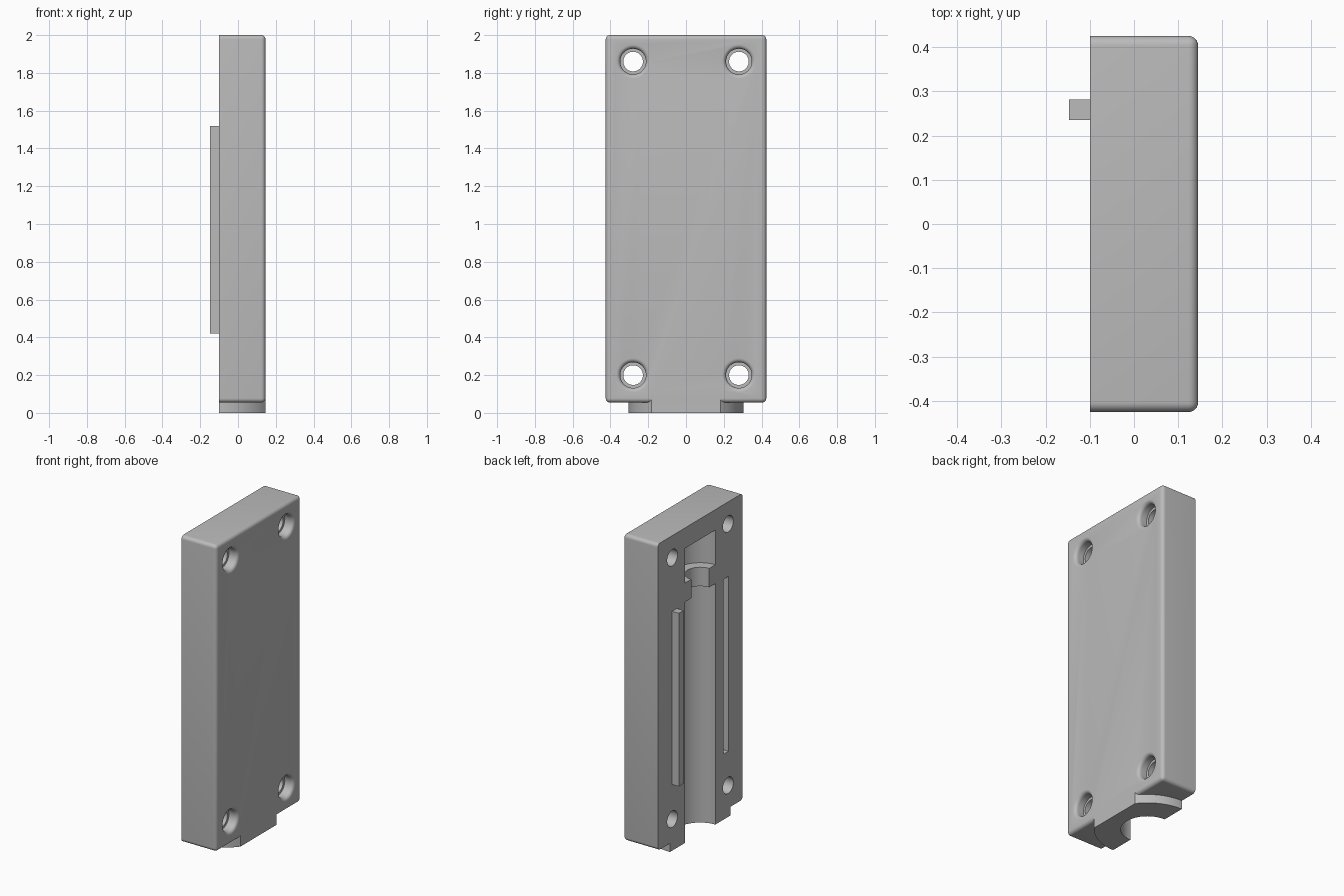
import bpy, bmesh, math
from mathutils import Matrix

BACK, FRONT = -0.1, 0.145      # mating face and outer face along x
HALF_W, BASE_Z, TOP_Z = 0.425, 0.055, 2.0
ROUND = 0.022

if "Cube" in bpy.data.objects:
    bpy.data.objects.remove(bpy.data.objects["Cube"], do_unlink=True)

grey = bpy.data.materials.new("grey")
grey.use_nodes = True
colour = (0.5, 0.5, 0.5, 1)
grey.diffuse_color = colour
grey.node_tree.nodes["Principled BSDF"].inputs["Base Color"].default_value = colour


def finish(bm, name):
    bmesh.ops.recalc_face_normals(bm, faces=bm.faces)
    mesh = bpy.data.meshes.new(name)
    bm.to_mesh(mesh)
    bm.free()
    mesh.materials.append(grey)
    ob = bpy.data.objects.new(name, mesh)
    bpy.context.collection.objects.link(ob)
    return ob


def box(name, x, y, z, rounding=0):
    bm = bmesh.new()
    bmesh.ops.create_cube(bm, size=1)
    for v in bm.verts:
        v.co = [(a + b) / 2 + c * (b - a) for c, (a, b) in zip(v.co, (x, y, z))]
    if rounding:  # every edge except the rim of the mating face
        edges = [e for e in bm.edges if max(v.co.x for v in e.verts) > 0]
        bmesh.ops.bevel(bm, geom=edges, offset=rounding, segments=6,
                        profile=0.5, affect='EDGES')
    return finish(bm, name)


def lathe(name, profile, matrix, steps=64):
    """Spin (radius, height) points about z, then place the solid."""
    bm = bmesh.new()
    verts = [bm.verts.new((r, 0, h)) for r, h in profile]
    edges = [bm.edges.new(pair) for pair in zip(verts, verts[1:])]
    bmesh.ops.spin(bm, geom=verts + edges, cent=(0, 0, 0), axis=(0, 0, 1),
                   angle=2 * math.pi, steps=steps)
    bmesh.ops.remove_doubles(bm, verts=bm.verts, dist=1e-5)
    bmesh.ops.transform(bm, matrix=matrix, verts=bm.verts)
    return finish(bm, name)


def combine(target, tool, operation):
    mod = target.modifiers.new(tool.name, 'BOOLEAN')
    mod.operation, mod.object, mod.solver = operation, tool, 'EXACT'
    bpy.context.view_layer.objects.active = target
    bpy.ops.object.modifier_apply(modifier=mod.name)
    bpy.data.objects.remove(tool, do_unlink=True)


# Half shell block with rounded outer edges
shell = box("half_shell", (BACK, FRONT), (-HALF_W, HALF_W), (BASE_Z, TOP_Z), ROUND)

# Collar under the block: half disc trimmed flush with the outer face
collar_r = 0.305
trim = math.acos((FRONT - BACK) / collar_r)
angles = [trim + (math.pi / 2 - trim) * i / 16 for i in range(17)]
outline = [(BACK + collar_r * math.cos(a), collar_r * math.sin(a)) for a in angles]
outline += [(x, -y) for x, y in reversed(outline)]
bm = bmesh.new()
face = bm.faces.new([bm.verts.new((x, y, 0)) for x, y in outline])
top = bmesh.ops.extrude_face_region(bm, geom=[face])["geom"]
bmesh.ops.translate(bm, vec=(0, 0, 0.12),
                    verts=[v for v in top if isinstance(v, bmesh.types.BMVert)])
combine(shell, finish(bm, "collar"), 'UNION')

# Stepped bore: long barrel, narrow neck, upper chamber
bore = [(0, -0.1), (0.152, -0.1), (0.152, 1.53), (0.09, 1.53),
        (0.09, 1.65), (0.152, 1.65), (0.152, 1.87), (0, 1.87)]
combine(shell, lathe("bore", bore, Matrix.Translation((BACK, 0, 0))), 'DIFFERENCE')

# Countersunk screw holes with softened rims
rim, seat, hole = 0.09, 0.068, 0.052
arc = [math.pi / 2 * i / 6 for i in range(7)]
screw = [(0, 0.2), (rim + 0.001, 0.2), (rim + 0.001, FRONT + 0.0005)]
screw += [(rim - ROUND * math.sin(a), FRONT - ROUND + ROUND * math.cos(a)) for a in arc]
screw += [(seat, 0.085), (hole, 0.085), (hole, -0.2), (0, -0.2)]
for y in (-0.28, 0.28):
    for z in (0.2, 1.86):
        place = Matrix.Translation((0, y, z)) @ Matrix.Rotation(math.pi / 2, 4, 'Y')
        combine(shell, lathe("screw_hole", screw, place, 48), 'DIFFERENCE')

# Locating groove on one side, matching rail on the other
combine(shell, box("groove", (BACK - 0.1, BACK + 0.052), (-0.285, -0.232), (0.415, 1.525)),
        'DIFFERENCE')
rail = box("locating_rail", (-0.147, BACK + 0.02), (0.235, 0.282), (0.42, 1.52))

bpy.ops.object.select_all(action='DESELECT')
shell.select_set(True)
bpy.context.view_layer.objects.active = shell
bpy.ops.object.shade_smooth_by_angle(angle=math.radians(30))
